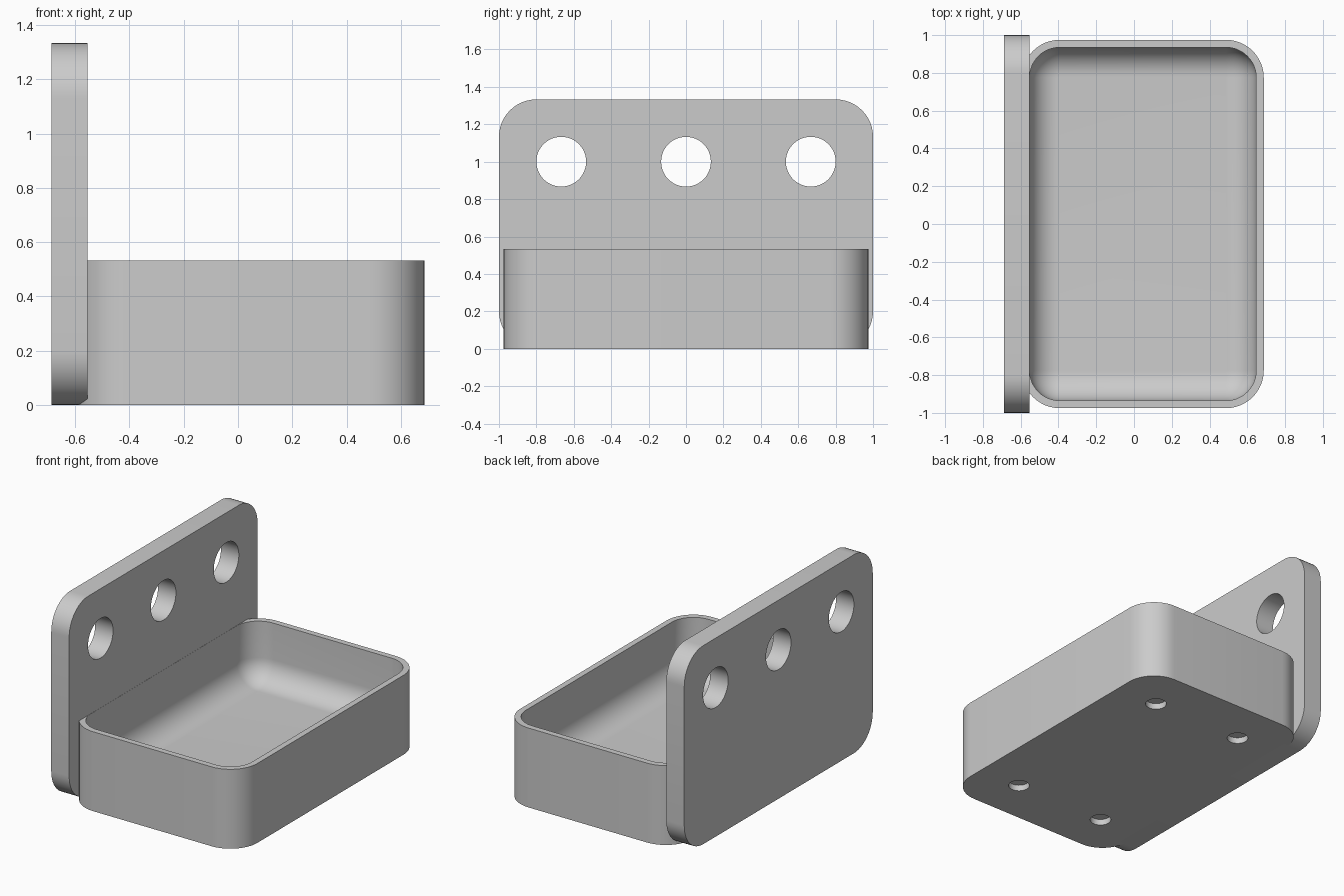
import bpy
import bmesh
import math
from mathutils import Matrix

cube = bpy.data.objects.get("Cube")
if cube:
    bpy.data.objects.remove(cube, do_unlink=True)

grey = bpy.data.materials.new("light_grey")
grey.use_nodes = True
grey.diffuse_color = (0.6, 0.6, 0.6, 1)
grey.node_tree.nodes["Principled BSDF"].inputs["Base Color"].default_value = (0.6, 0.6, 0.6, 1)

# Main dimensions
BACK, FRONT = -0.687, 0.687
THICK = 0.133
PLATE_H, TRAY_H = 1.333, 0.533
WALL, FLOOR = 0.04, 0.133
FILLET = 0.155
RADIUS = 0.2


def rounded_rect(a, b, r, steps=12):
    """Outline points of a rounded rectangle with half sizes a and b."""
    pts = []
    for q, (sx, sy) in enumerate([(1, 1), (-1, 1), (-1, -1), (1, -1)]):
        for i in range(steps + 1):
            t = math.pi / 2 * (q + i / steps)
            pts.append((sx * (a - r) + r * math.cos(t), sy * (b - r) + r * math.sin(t)))
    return pts


def loft(name, rings):
    """Skin a stack of outlines and cap both ends."""
    bm = bmesh.new()
    loops = [[bm.verts.new(p) for p in ring] for ring in rings]
    for lo, hi in zip(loops, loops[1:]):
        for i in range(len(lo)):
            j = (i + 1) % len(lo)
            bm.faces.new((lo[i], lo[j], hi[j], hi[i]))
    bm.faces.new(loops[0][::-1])
    bm.faces.new(loops[-1])
    bmesh.ops.recalc_face_normals(bm, faces=bm.faces)
    mesh = bpy.data.meshes.new(name)
    bm.to_mesh(mesh)
    bm.free()
    mesh.materials.append(grey)
    obj = bpy.data.objects.new(name, mesh)
    bpy.context.collection.objects.link(obj)
    return obj


def drill(obj, centres, radius, depth, turn=Matrix()):
    """Cut round holes, then remove the cutter."""
    bm = bmesh.new()
    for c in centres:
        bmesh.ops.create_cone(bm, cap_ends=True, segments=48, radius1=radius, radius2=radius,
                              depth=depth, matrix=Matrix.Translation(c) @ turn)
    mesh = bpy.data.meshes.new("hole_cutter")
    bm.to_mesh(mesh)
    bm.free()
    mesh.materials.append(grey)
    cutter = bpy.data.objects.new("hole_cutter", mesh)
    cutter.hide_render = True
    bpy.context.collection.objects.link(cutter)
    mod = obj.modifiers.new("holes", 'BOOLEAN')
    mod.operation = 'DIFFERENCE'
    mod.solver = 'EXACT'
    mod.object = cutter
    select(obj)
    bpy.ops.object.modifier_apply(modifier=mod.name)
    bpy.data.objects.remove(cutter, do_unlink=True)


def select(obj):
    bpy.ops.object.select_all(action='DESELECT')
    obj.select_set(True)
    bpy.context.view_layer.objects.active = obj


# Upright back plate with three through holes
outline = rounded_rect(1.0, PLATE_H / 2, RADIUS)
plate = loft("back_plate", [[(x, y, z + PLATE_H / 2) for y, z in outline]
                            for x in (BACK, BACK + THICK)])
drill(plate, [(BACK + THICK / 2, y, 1.0) for y in (-0.667, 0, 0.667)], 0.133, 0.4,
      Matrix.Rotation(math.pi / 2, 4, 'Y'))

# Tray: outer wall, flat rim, inner wall and filleted floor
left = BACK + THICK - WALL + 0.001
mid, half_x, half_y = (left + FRONT) / 2, (FRONT - left) / 2, 0.975


def tray_ring(inset, z):
    return [(x + mid, y, z) for x, y in
            rounded_rect(half_x - inset, half_y - inset, RADIUS - inset)]


rings = [tray_ring(0, 0), tray_ring(0, TRAY_H), tray_ring(WALL, TRAY_H)]
for i in range(13):
    t = math.pi / 2 * i / 12
    rings.append(tray_ring(WALL + FILLET * (1 - math.cos(t)),
                           FLOOR + FILLET * (1 - math.sin(t))))
tray = loft("tray", rings)

# Four shallow foot recesses underneath
drill(tray, [(mid + sx * 0.333, sy * 0.667, 0) for sx in (-1, 1) for sy in (-1, 1)],
      0.065, 0.08)

for part in (plate, tray):
    select(part)
    bpy.ops.object.shade_smooth_by_angle(angle=math.radians(30))
